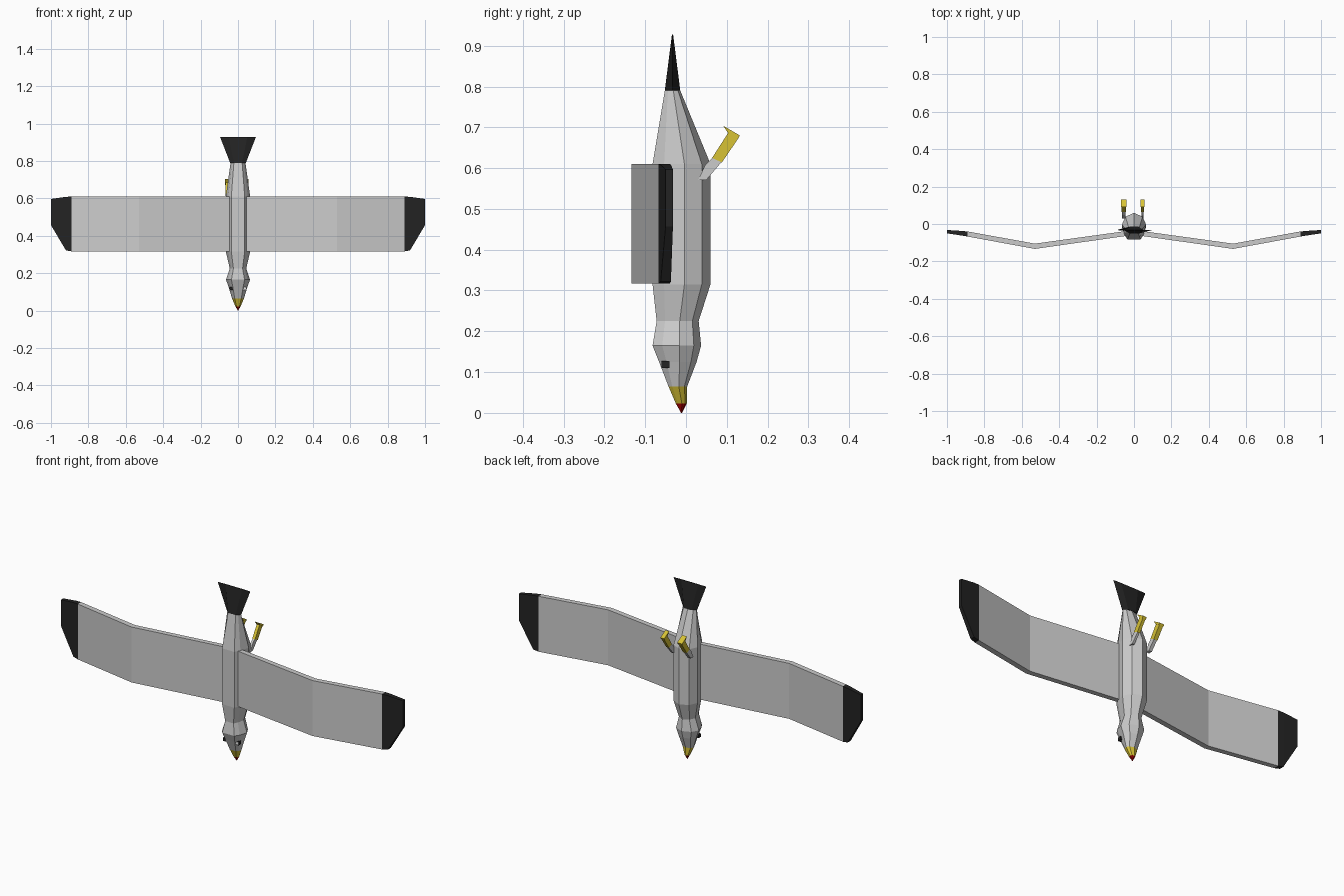
import bpy, bmesh

if "Cube" in bpy.data.objects:
    bpy.data.objects.remove(bpy.data.objects["Cube"])


def material(name, rgb):
    m = bpy.data.materials.new(name)
    m.diffuse_color = (*rgb, 1)
    m.use_nodes = True
    m.node_tree.nodes["Principled BSDF"].inputs["Base Color"].default_value = m.diffuse_color
    return m


GREY = material("pale_grey", (0.60, 0.60, 0.60))
BLACK = material("soft_black", (0.017, 0.017, 0.017))
YELLOW = material("yellow", (0.68, 0.54, 0.035))
RED = material("red", (0.40, 0.0, 0.0))
WHITE = material("white", (0.85, 0.85, 0.85))


def loft(name, rings, mats, rule=None):
    """Join rings of equal point count into a closed, flat-shaded solid."""
    bm = bmesh.new()
    loops = [[bm.verts.new(p) for p in ring] for ring in rings]
    n = len(loops[0])
    for a, b in zip(loops, loops[1:]):
        for i in range(n):
            j = (i + 1) % n
            bm.faces.new((a[i], a[j], b[j], b[i]))
    bm.faces.new(loops[0])
    bm.faces.new(loops[-1])
    bmesh.ops.remove_doubles(bm, verts=bm.verts, dist=0.0002)
    bmesh.ops.recalc_face_normals(bm, faces=bm.faces)
    bm.normal_update()
    if rule:
        for f in bm.faces:
            f.material_index = rule(f.calc_center_median(), f.normal)
    mesh = bpy.data.meshes.new(name)
    bm.to_mesh(mesh)
    bm.free()
    for m in mats:
        mesh.materials.append(m)
    ob = bpy.data.objects.new(name, mesh)
    bpy.context.collection.objects.link(ob)
    return ob


# Body: one nine-sided section with a flat back, scaled along the length
half = [(0.55, -1), (0.8, -0.6), (1, 0.1), (0.7, 0.7)]
section = half + [(0, 1)] + [(-x, y) for x, y in reversed(half)]
stations = [  # z, half width, front y, rear y
    (0.000, 0.001, -0.012, -0.010), (0.023, 0.014, -0.025, 0.002),
    (0.065, 0.032, -0.043, 0.003), (0.125, 0.050, -0.066, 0.026),
    (0.165, 0.064, -0.082, 0.037), (0.225, 0.044, -0.072, 0.031),
    (0.315, 0.065, -0.082, 0.060), (0.610, 0.065, -0.082, 0.060),
    (0.790, 0.040, -0.052, -0.014)]
rings = [[(x * w, (f + r) / 2 + y * (r - f) / 2, z) for x, y in section]
         for z, w, f, r in stations]
loft("body", rings, [GREY, YELLOW, RED],
     lambda c, n: 2 if c.z < 0.023 else 1 if c.z < 0.064 else 0)

# Tail fan, flaring sideways to a thin edge
base = [(-0.042, -0.033), (-0.022, -0.052), (0.022, -0.052),
        (0.042, -0.033), (0.022, -0.014), (-0.022, -0.014)]
fan = [(x * 2.27, -0.033 + (y + 0.033) * 0.08) for x, y in base]
loft("tail", [[(x, y, 0.79) for x, y in base],
              [(x, y, 0.927) for x, y in fan]], [BLACK])

# Wings: bent slabs with dark, clipped tips
spans = [  # x, front y, rear y, low z, high z
    (0.00, -0.058, -0.032, 0.317, 0.610), (0.53, -0.133, -0.105, 0.317, 0.610),
    (0.89, -0.067, -0.040, 0.317, 0.610), (0.92, -0.062, -0.037, 0.322, 0.608),
    (1.00, -0.050, -0.032, 0.457, 0.597)]
for side, label in ((-1, "left"), (1, "right")):
    rings = [[(side * x, f, lo), (side * x, f, hi), (side * x, r, hi),
              (side * x, r, lo)] for x, f, r, lo, hi in spans]
    loft(label + "_wing", rings, [GREY, BLACK],
         lambda c, n: 1 if abs(c.x) > 0.885 else 0)


def plate(name, outline, x0, x1, mat):
    """Extrude a side outline (y, z) across x."""
    loft(name, [[(x, y, z) for y, z in outline] for x in (x0, x1)], [mat])


# Legs: grey thigh, yellow shank and flared foot
thigh = [(0.047, 0.608), (0.064, 0.625), (0.088, 0.616), (0.050, 0.571),
         (0.030, 0.571)]
shank = [(0.064, 0.625), (0.103, 0.686), (0.127, 0.671), (0.088, 0.614)]
foot = [(0.103, 0.686), (0.091, 0.704), (0.132, 0.680), (0.127, 0.671)]
for label, x0, x1 in (("left", -0.066, -0.044), ("right", 0.038, 0.054)):
    plate(label + "_thigh", thigh, x0 + 0.002, x1 - 0.002, GREY)
    plate(label + "_shank", shank, x0, x1, YELLOW)
    plate(label + "_foot", foot, x0 - 0.003, x1 + 0.003, YELLOW)

# Eyes: small blocks, the right one with a white front face
for side, label in ((-1, "left"), (1, "right")):
    rings = [[(side * x, -0.060, 0.110), (side * x, -0.060, 0.127),
              (side * x, -0.040, 0.127), (side * x, -0.040, 0.110)]
             for x in (0.028, 0.046)]
    loft(label + "_eye", rings, [BLACK, WHITE],
         lambda c, n, s=side: 1 if s > 0 and n.y < -0.5 else 0)
